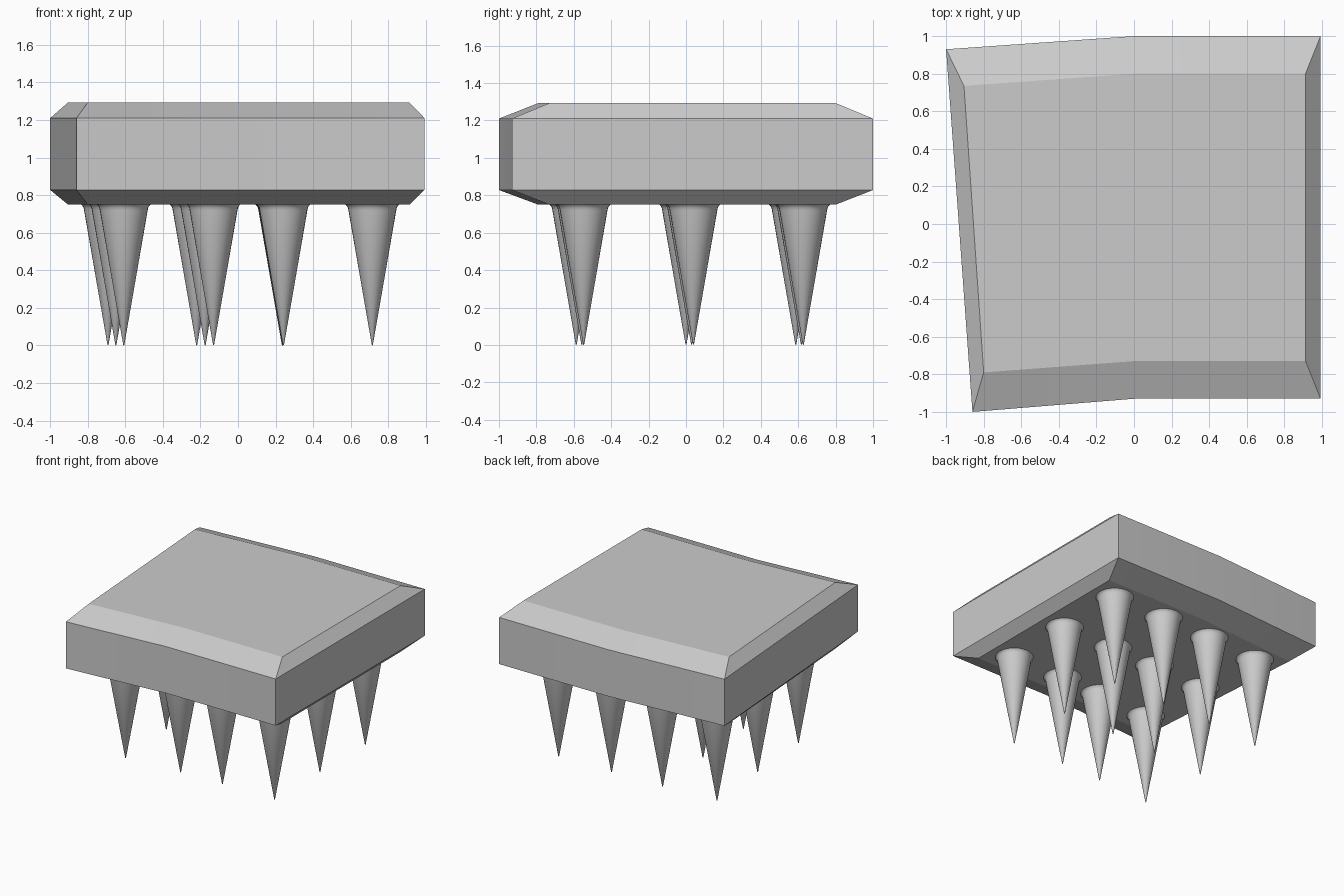
import bpy, bmesh, math

if "Cube" in bpy.data.objects:
    bpy.data.objects.remove(bpy.data.objects["Cube"])


def finish(bm, name, angle):
    bmesh.ops.recalc_face_normals(bm, faces=bm.faces)
    mesh = bpy.data.meshes.new(name)
    bm.to_mesh(mesh)
    bm.free()
    obj = bpy.data.objects.new(name, mesh)
    bpy.context.collection.objects.link(obj)
    bpy.ops.object.select_all(action='DESELECT')
    obj.select_set(True)
    bpy.context.view_layer.objects.active = obj
    bpy.ops.object.shade_smooth_by_angle(angle=math.radians(angle))
    return obj


# Slab: slightly bent outline with a chamfered top and bottom
outer = [(-1, .93), (0, 1), (.993, 1), (.993, -.93), (0, -.93), (-.86, -1)]
inner = [(-.905, .735), (0, .80), (.913, .80), (.913, -.73), (0, -.73), (-.80, -.79)]
bm = bmesh.new()
rings = [[bm.verts.new((x, y, z)) for x, y in outline]
         for outline, z in ((inner, .75), (outer, .828), (outer, 1.21), (inner, 1.293))]
for low, high in zip(rings, rings[1:]):
    for i in range(6):
        j = (i + 1) % 6
        bm.faces.new((low[i], low[j], high[j], high[i]))
for r in (rings[0], rings[-1]):
    bm.faces.new((r[0], r[1], r[4], r[5]))
    bm.faces.new((r[1], r[2], r[3], r[4]))
finish(bm, "slab", 15)

# Spikes: cones with a small flared root, in rows that follow the bend
SIDES = 32
PROFILE = [(.143, .75), (.135, .742), (.130, .733), (.127, .718), (.003, .004)]


def spike(name, cx, cy):
    bm = bmesh.new()
    loops = [[bm.verts.new((cx + r * math.cos(math.tau * i / SIDES),
                            cy + r * math.sin(math.tau * i / SIDES), z))
              for i in range(SIDES)] for r, z in PROFILE]
    tip = bm.verts.new((cx, cy, 0))
    for a, b in zip(loops, loops[1:]):
        for i in range(SIDES):
            j = (i + 1) % SIDES
            bm.faces.new((a[i], a[j], b[j], b[i]))
    for i in range(SIDES):
        bm.faces.new((loops[-1][i], loops[-1][(i + 1) % SIDES], tip))
    bm.faces.new(loops[0])
    finish(bm, name, 40)


# Each column: x at the middle row, x shift per row, y shift
columns = [(-.65, -.042, -.04), (-.175, -.045, -.01), (.239, -.003, 0), (.715, 0, 0)]
for c, (x, lean, dy) in enumerate(columns):
    for row in (-1, 0, 1):
        spike(f"spike_{c + 1}_{row + 2}", x + lean * row, .04 + .587 * row + dy)
